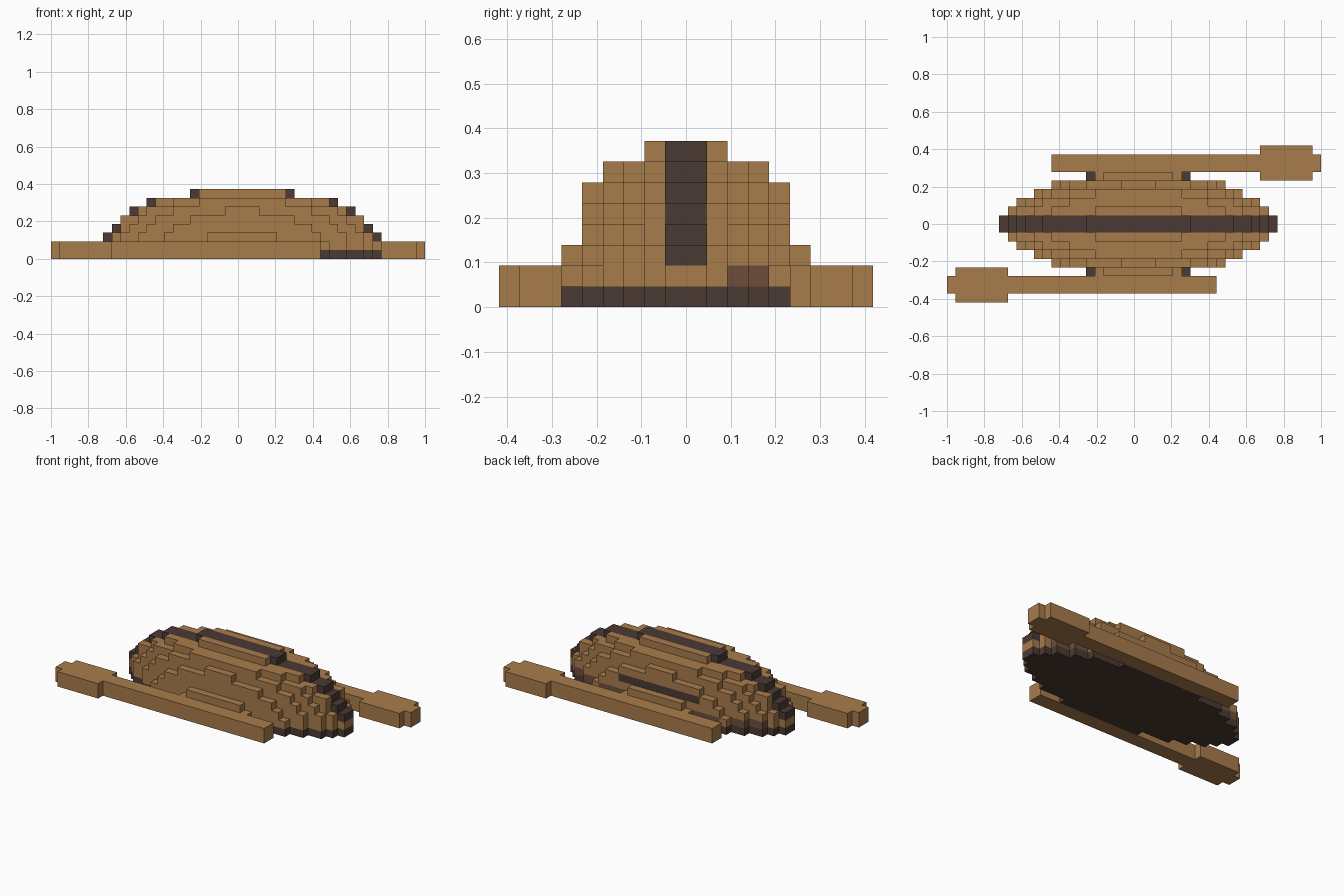
import bpy, bmesh, math
from mathutils import Vector

if "Cube" in bpy.data.objects:
    bpy.data.objects.remove(bpy.data.objects["Cube"])

U = 2 / 43            # block size
CX = 0.5 * U          # hull centre along x


def material(name, rgb):
    m = bpy.data.materials.new(name)
    m.diffuse_color = (*rgb, 1)
    m.use_nodes = True
    m.node_tree.nodes["Principled BSDF"].inputs["Base Color"].default_value = m.diffuse_color
    return m


WOOD = material("tan wood", (0.392, 0.202, 0.072))
DARK = material("dark timber", (0.069, 0.042, 0.034))
MID = material("reddish timber", (0.156, 0.076, 0.045))

# Half length in blocks for each layer upwards, per row outwards from the keel
ROWS = [
    (16, 16, 16, 15, 14, 13, 11, 6),
    (15, 15, 15, 14, 14, 12, 10, 5),
    (14, 14, 14, 13, 12, 11, 8),
    (12, 12, 12, 11, 10, 8, 5),
    (10, 10, 9, 8, 6, 2),
    (6, 5, 4),
]


def part_of(i, j, k):
    """Choose the hull part a block belongs to."""
    row = j if j >= 0 else -1 - j
    x = abs(i + 0.5)
    if k == 0:
        return "hull_base"
    if row == 0 and k >= 2:
        return "keel_strip"
    if j >= 0 and k == 1 and (row in (2, 3) or (row == 4 and x < 9)):
        return "lower_plank"
    if j == 4 and k == 3 and x < 6:
        return "side_stripe"
    return "hull_planking"


def build(name, cells, solid, mat, x0):
    """Outer skin of a set of blocks, merged into large flat faces."""
    bm = bmesh.new()
    for c in cells:
        for axis in range(3):
            for s in (-1, 1):
                n = list(c)
                n[axis] += s
                if tuple(n) in solid:
                    continue
                a, b = (axis + 1) % 3, (axis + 2) % 3
                quad = []
                for da, db in ((0, 0), (1, 0), (1, 1), (0, 1)):
                    p = list(c)
                    p[axis] += (s + 1) // 2
                    p[a] += da
                    p[b] += db
                    quad.append(bm.verts.new((p[0] * U + x0, p[1] * U, p[2] * U)))
                bm.faces.new(quad if s > 0 else quad[::-1])
    bmesh.ops.remove_doubles(bm, verts=bm.verts[:], dist=U * 0.01)
    bmesh.ops.dissolve_limit(bm, angle_limit=math.radians(1),
                             verts=bm.verts[:], edges=bm.edges[:])
    me = bpy.data.meshes.new(name)
    bm.to_mesh(me)
    bm.free()
    me.materials.append(mat)
    ob = bpy.data.objects.new(name, me)
    bpy.context.collection.objects.link(ob)
    return ob


# Upturned boat hull
solid = set()
for r, halves in enumerate(ROWS):
    for k, h in enumerate(halves):
        for i in range(-h, h):
            solid |= {(i, r, k), (i, -1 - r, k)}

parts = {}
for c in solid:
    parts.setdefault(part_of(*c), set()).add(c)

COLOURS = {"hull_base": DARK, "keel_strip": DARK, "side_stripe": DARK,
           "lower_plank": MID, "hull_planking": WOOD}
for name, mat in COLOURS.items():
    build(name, parts[name], solid, mat, CX)

# Two paddles lying alongside, one turned half round from the other
for name, turn in (("front_paddle", False), ("back_paddle", True)):
    cells = set()
    for i in range(31):
        wide = 1 <= i < 7                      # blade
        for j in range(-9 if wide else -8, -5 if wide else -6):
            for k in range(2):
                cells.add((42 - i, -1 - j, k) if turn else (i, j, k))
    build(name, cells, cells, WOOD, -1)
